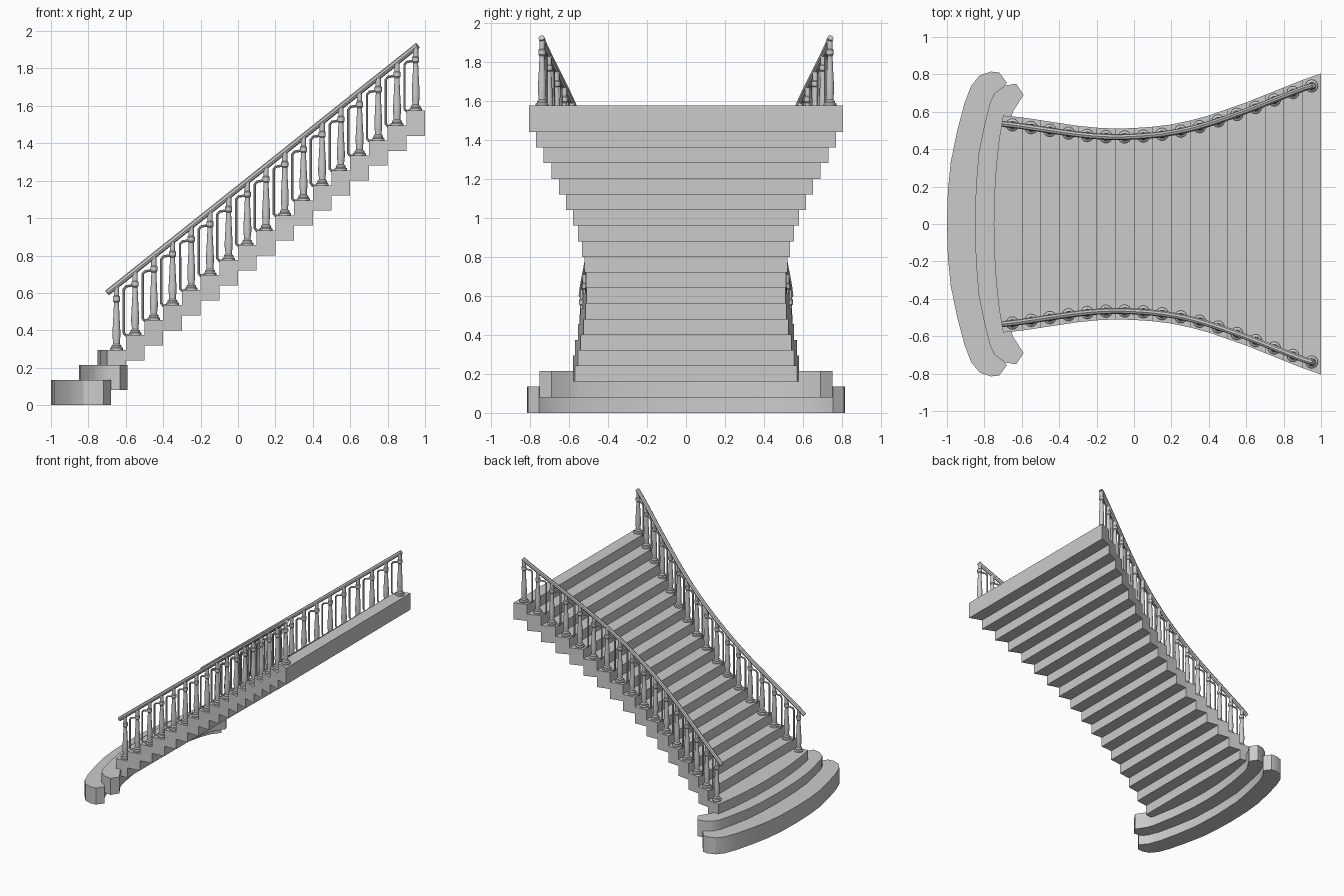
import bpy, bmesh, math
from mathutils import Vector

if "Cube" in bpy.data.objects:
    bpy.data.objects.remove(bpy.data.objects["Cube"])

RISE, THICK = 0.08, 0.135
# half-width of the flight at every 0.1 along x, from -0.7 to 1.0
WIDTHS = [.585, .57, .555, .54, .525, .515, .51, .513, .52, .532,
          .553, .58, .615, .65, .69, .73, .77, .805]


def half_width(x):
    t = min(max((x + 0.7) / 0.1, 0), len(WIDTHS) - 1.001)
    i = int(t)
    return WIDTHS[i] + (WIDTHS[i + 1] - WIDTHS[i]) * (t - i)


def smooth(ob):
    bpy.ops.object.select_all(action='DESELECT')
    ob.select_set(True)
    bpy.context.view_layer.objects.active = ob
    bpy.ops.object.shade_smooth_by_angle(angle=math.radians(30))


def finish(name, bm, shade=True):
    bmesh.ops.recalc_face_normals(bm, faces=bm.faces[:])
    me = bpy.data.meshes.new(name)
    bm.to_mesh(me)
    bm.free()
    ob = bpy.data.objects.new(name, me)
    bpy.context.collection.objects.link(ob)
    if shade:
        smooth(ob)
    return ob


def slab(name, half, z, shade=False):
    """Extrude an outline given for +y (front centre to back centre), mirrored to -y."""
    pts = half + [(x, -y) for x, y in reversed(half) if y > 1e-6]
    bm = bmesh.new()
    f = bm.faces.new([bm.verts.new((x, y, z)) for x, y in pts])
    top = bmesh.ops.extrude_face_region(bm, geom=[f])
    bmesh.ops.translate(bm, vec=(0, 0, THICK),
                        verts=[v for v in top['geom'] if isinstance(v, bmesh.types.BMVert)])
    return finish(name, bm, shade)


def tube(name, paths, radius):
    cu = bpy.data.curves.new(name, 'CURVE')
    cu.dimensions = '3D'
    cu.bevel_depth, cu.bevel_resolution, cu.use_fill_caps = radius, 2, True
    for path in paths:
        sp = cu.splines.new('POLY')
        sp.points.add(len(path) - 1)
        for p, co in zip(sp.points, path):
            p.co = (*co, 1)
    ob = bpy.data.objects.new(name, cu)
    bpy.context.collection.objects.link(ob)
    bpy.ops.object.select_all(action='DESELECT')
    ob.select_set(True)
    bpy.context.view_layer.objects.active = ob
    bpy.ops.object.convert(target='MESH')
    smooth(bpy.context.object)


# Two flared bottom steps with rounded, hooked ends
slab("bottom_step", [(-1, 0), (-.995, .18), (-.98, .33), (-.945, .5), (-.905, .65), (-.87, .74),
                     (-.825, .795), (-.765, .815), (-.72, .81), (-.68, .755), (-.73, .69),
                     (-.765, .6), (-.80, .45), (-.835, .25), (-.845, 0)], 0, True)
slab("second_step", [(-.85, 0), (-.845, .2), (-.83, .38), (-.80, .53), (-.77, .65), (-.745, .7),
                     (-.69, .74), (-.63, .75), (-.59, .69), (-.645, .605), (-.665, .55),
                     (-.70, .35), (-.72, .15), (-.725, 0)], RISE, True)
# Third step with a bowed front
slab("third_step", [(-.75, 0), (-.747, .15), (-.738, .3), (-.722, .45), (-.70, .58),
                    (-.6, .57), (-.6, 0)], 2 * RISE, True)
# Straight steps that follow the waisted side line
for i in range(16):
    x = -0.6 + 0.1 * i
    slab(f"step_{i + 4}", [(x, half_width(x)), (x + .1, half_width(x + .1))], (i + 3) * RISE)

# Turned baluster profile: radius, height
PROFILE = [(0, 0), (.034, 0), (.034, .010), (.026, .016), (.026, .024), (.018, .032), (.018, .045),
           (.021, .07), (.021, .10), (.017, .17), (.0135, .245), (.0135, .255), (.019, .262),
           (.019, .285), (.014, .29), (.014, .335)]


def rail_y(x):
    # averaged width keeps the handrail line smooth
    return sum(half_width(x + d) for d in (-.08, -.04, 0, .04, .08)) / 5 - 0.047


def rail_z(x):
    return 0.60 + 0.797 * (x + 0.7)


for side, label in ((-1, "front"), (1, "back")):
    posts, brackets = bmesh.new(), []
    for k in range(17):
        x = -0.65 + 0.1 * k
        z = (k + 2) * RISE + THICK
        y = side * rail_y(x)
        # Lathe one baluster
        rings = []
        for r, h in PROFILE[1:]:
            rings.append([posts.verts.new((x + r * math.cos(a), y + r * math.sin(a), z + h))
                          for a in (math.tau * j / 16 for j in range(16))])
        for a, b in zip(rings, rings[1:]):
            for j in range(16):
                posts.faces.new((a[j], a[j - 1], b[j - 1], b[j]))
        posts.faces.new(rings[0])
        posts.faces.new(rings[-1])
        # Thin bracket rod beside each baluster except the lowest
        if k:
            xb = x - 0.06
            yb = side * rail_y(xb)
            brackets.append([(x, y, z + .268), (xb + .012, yb, z + .26), (xb, yb, z + .245),
                             (xb, yb, z + .01), (xb + .01, yb, z - .003), (x, y, z + .005)])
    finish(f"{label}_balusters", posts)
    tube(f"{label}_bracket_rods", brackets, 0.007)
    # Sloping handrail
    xs = [-0.70 + 1.66 * j / 40 for j in range(41)]
    tube(f"{label}_handrail", [[(x, side * rail_y(x), rail_z(x)) for x in xs]], 0.016)
